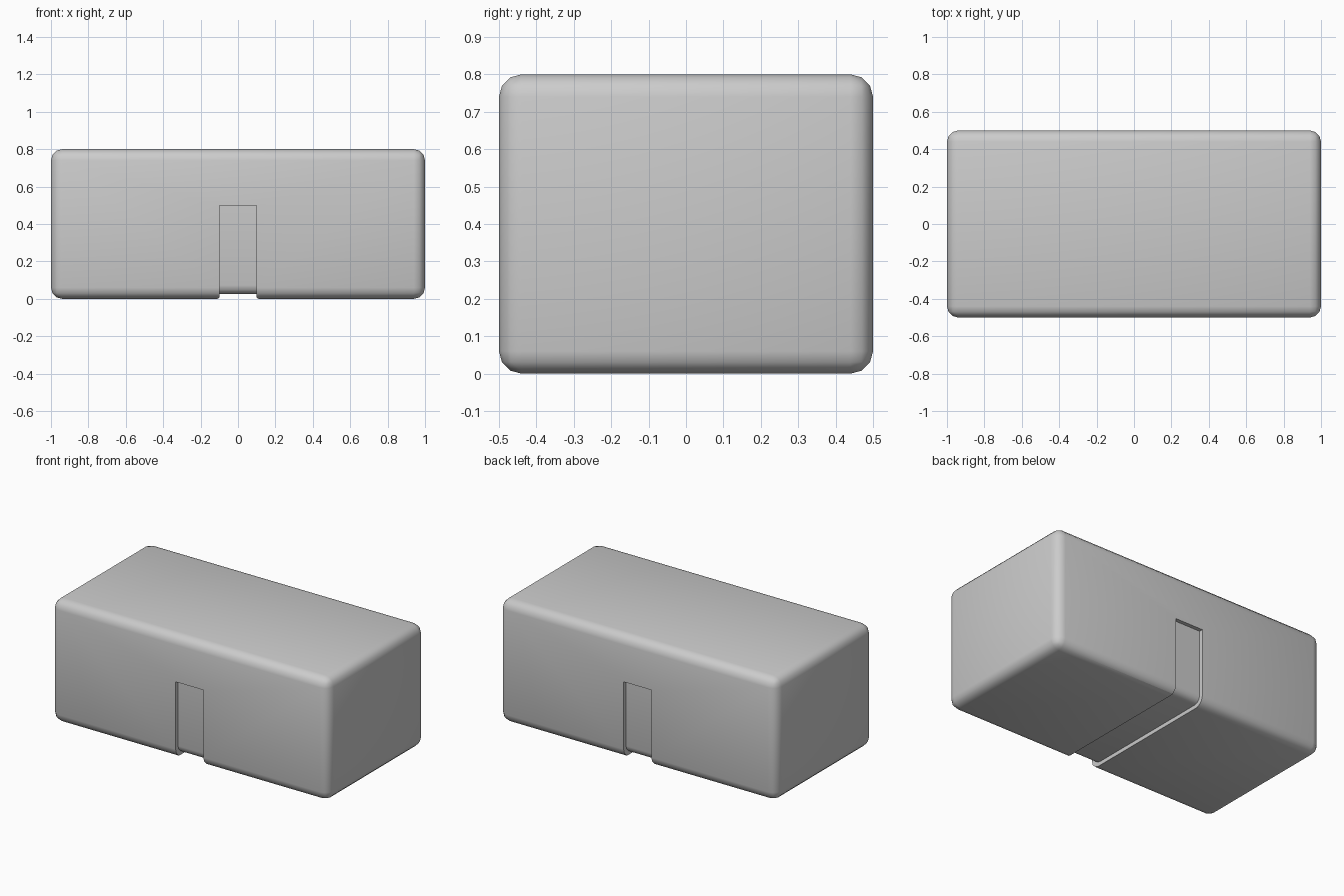
import bpy, bmesh, math

if "Cube" in bpy.data.objects:
    bpy.data.objects.remove(bpy.data.objects["Cube"])

L, W, H = 2.0, 1.0, 0.8       # body size
R, SEG = 0.06, 3              # edge rounding
HALF, TOP, DEPTH = 0.1, 0.5, 0.025   # groove half width, top, depth


def make_object(name, bm):
    bmesh.ops.recalc_face_normals(bm, faces=bm.faces)
    mesh = bpy.data.meshes.new(name)
    bm.to_mesh(mesh)
    bm.free()
    obj = bpy.data.objects.new(name, mesh)
    bpy.context.collection.objects.link(obj)
    return obj


# Rounded block
bm = bmesh.new()
bmesh.ops.create_cube(bm, size=1)
for v in bm.verts:
    v.co.x *= L
    v.co.y *= W
    v.co.z = (v.co.z + 0.5) * H
bmesh.ops.bevel(bm, geom=bm.edges[:], offset=R, segments=SEG,
                profile=0.5, affect='EDGES')
body = make_object("body", bm)

# U-shaped cutter: groove runs down the front, under the base and up the back
y_in, r_in = W / 2 - DEPTH, R - DEPTH / 2
side = [(0.7, TOP), (y_in, TOP)]
for i in range(SEG + 1):
    a = i / SEG * math.pi / 2
    side.append((y_in - r_in + r_in * math.cos(a),
                 DEPTH + r_in - r_in * math.sin(a)))
profile = side + [(-y, z) for y, z in reversed(side)] + [(-0.7, -0.2), (0.7, -0.2)]
bm = bmesh.new()
face = bm.faces.new([bm.verts.new((-HALF, y, z)) for y, z in profile])
ext = bmesh.ops.extrude_face_region(bm, geom=[face])
for v in ext["geom"]:
    if isinstance(v, bmesh.types.BMVert):
        v.co.x = HALF
cutter = make_object("groove_cutter", bm)
cutter.hide_render = True
cutter.hide_set(True)

# Cut the groove
cut = body.modifiers.new("groove", 'BOOLEAN')
cut.operation = 'DIFFERENCE'
cut.solver = 'EXACT'
cut.object = cutter
bpy.context.view_layer.objects.active = body
body.select_set(True)
bpy.ops.object.modifier_apply(modifier=cut.name)
bpy.data.objects.remove(cutter)

# Soften the lips of the groove under the base
bm = bmesh.new()
bm.from_mesh(body.data)
lips = [e for e in bm.edges
        if all(abs(abs(v.co.x) - HALF) < 1e-4 and v.co.z < 1e-4 for v in e.verts)]
bmesh.ops.bevel(bm, geom=lips, offset=0.012, segments=2, profile=0.5, affect='EDGES')
bm.to_mesh(body.data)
bm.free()
bpy.ops.object.shade_smooth_by_angle(angle=math.radians(40))
